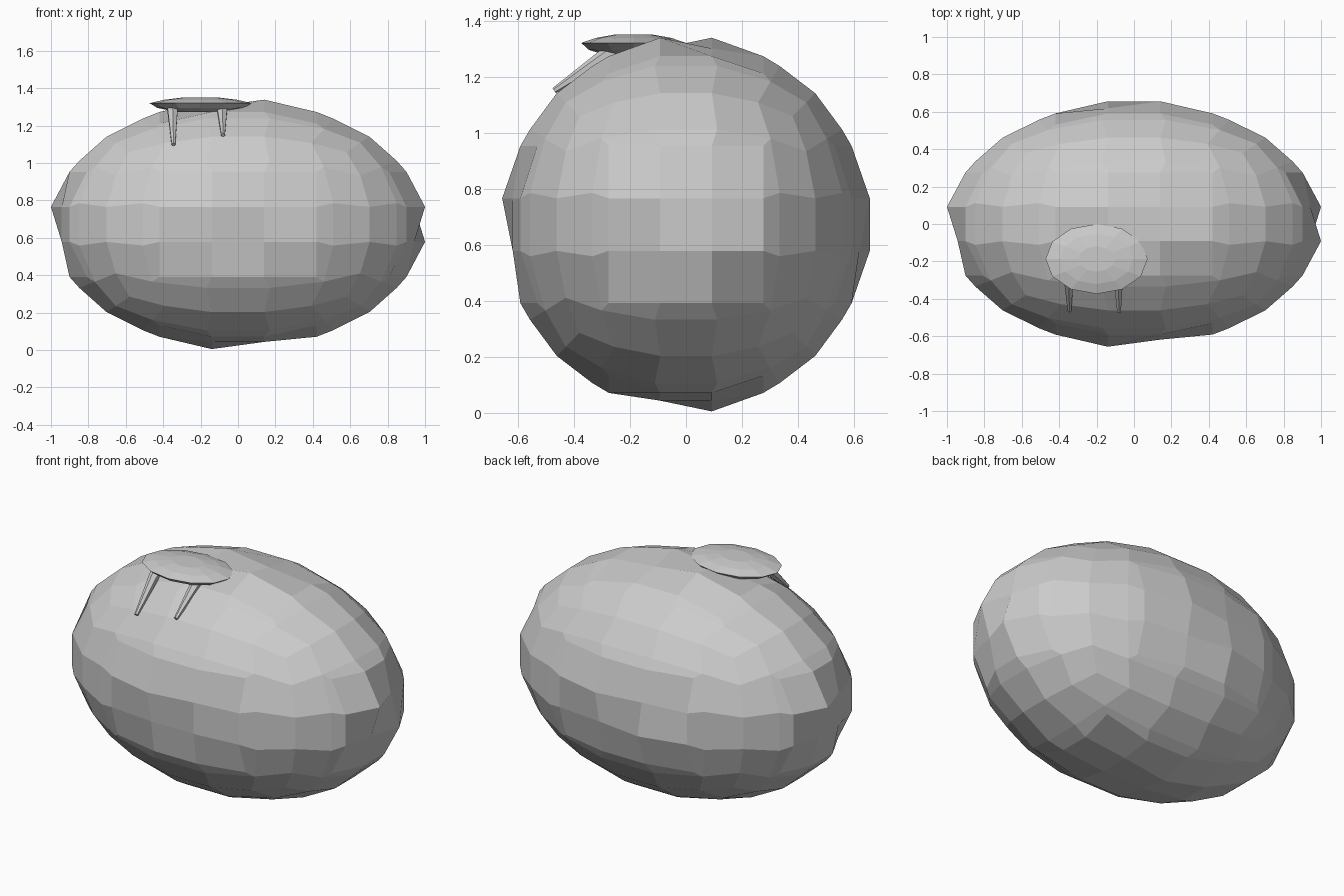
import bpy, bmesh, math
from itertools import product
from mathutils import Vector

cube = bpy.data.objects.get("Cube")
if cube:
    bpy.data.objects.remove(cube, do_unlink=True)

grey = bpy.data.materials.new("plain_grey")
grey.use_nodes = True
grey.diffuse_color = (0.6, 0.6, 0.6, 1)
grey.node_tree.nodes["Principled BSDF"].inputs["Base Color"].default_value = (0.6, 0.6, 0.6, 1)


def finish(bm, name):
    bmesh.ops.recalc_face_normals(bm, faces=bm.faces)
    mesh = bpy.data.meshes.new(name)
    bm.to_mesh(mesh)
    bm.free()
    mesh.materials.append(grey)
    obj = bpy.data.objects.new(name, mesh)
    bpy.context.collection.objects.link(obj)
    return obj


# Body: block sphere, rounded onto an egg shape with a few pointed poles
RADIUS, PEAK, DENT = 3.58, 3.565, 3.36
CELL = Vector((0.2805, 0.184, 0.187))
CENTRE = Vector((0, 0, 0.672))
PEAKS = {  # axis + octant signs of the poles that stick out
    "x-++", "x+-+", "x++-",
    "y--+", "y-+-", "y+++",
    "z-++", "z+-+", "z-+-",
}


def rounded(p):
    axis = max(range(3), key=lambda i: abs(p[i]))
    if abs(p[axis]) < 3:
        return p.normalized() * RADIUS
    q = p.copy()
    others = sum(p[i] ** 2 for i in range(3) if i != axis)
    depth = math.sqrt(RADIUS ** 2 - others)
    if others < 1:
        key = "xyz"[axis] + "".join("+" if c > 0 else "-" for c in p)
        depth = PEAK if key in PEAKS else DENT
    q[axis] = math.copysign(depth, p[axis])
    return q


bm = bmesh.new()
corners = {}


def corner(p):
    key = tuple(p)
    if key not in corners:
        q = rounded(p)
        corners[key] = bm.verts.new([c * s + o for c, s, o in zip(q, CELL, CENTRE)])
    return corners[key]


blocks = {c for c in product(range(-3, 4), repeat=3) if Vector(c).length < 3.5}
for block in sorted(blocks):
    for axis, sign in product(range(3), (-1, 1)):
        step = [0, 0, 0]
        step[axis] = sign
        if tuple(a + b for a, b in zip(block, step)) in blocks:
            continue
        u, v = [i for i in range(3) if i != axis]
        ring = []
        for a, b in ((-1, -1), (1, -1), (1, 1), (-1, 1)):
            p = Vector(block)
            p[axis] += sign / 2
            p[u] += a / 2
            p[v] += b / 2
            ring.append(corner(p))
        bm.faces.new(ring)
finish(bm, "body")

# Cap: shallow lens with a faceted rim
bm = bmesh.new()
SIDES = 12
LAYERS = ((0.45, 1.272), (0.85, 1.295), (1.0, 1.32), (0.72, 1.338), (0.36, 1.35))
rings = []
for scale, z in LAYERS:
    rings.append([bm.verts.new((-0.2 + 0.273 * scale * math.cos(a),
                                -0.187 + 0.187 * scale * math.sin(a), z))
                  for a in (2 * math.pi * i / SIDES for i in range(SIDES))])
for low, high in zip(rings, rings[1:]):
    for i in range(SIDES):
        j = (i + 1) % SIDES
        bm.faces.new((low[i], low[j], high[j], high[i]))
bm.faces.new(rings[0])
bm.faces.new(rings[-1])
finish(bm, "cap")


# Prongs: tapered pegs leaning forward and down from the cap
def prong(name, top, tip):
    bm = bmesh.new()
    top, tip = Vector(top), Vector(tip)
    axis = tip - top
    bmesh.ops.create_cone(bm, cap_ends=True, segments=6, radius1=0.032,
                          radius2=0.011, depth=axis.length)
    bm.transform(axis.to_track_quat("Z", "Y").to_matrix().to_4x4())
    bmesh.ops.translate(bm, verts=bm.verts, vec=(top + tip) / 2)
    finish(bm, name)


prong("right_prong", (-0.35, -0.26, 1.29), (-0.345, -0.465, 1.1))
prong("left_prong", (-0.085, -0.26, 1.29), (-0.08, -0.47, 1.15))
